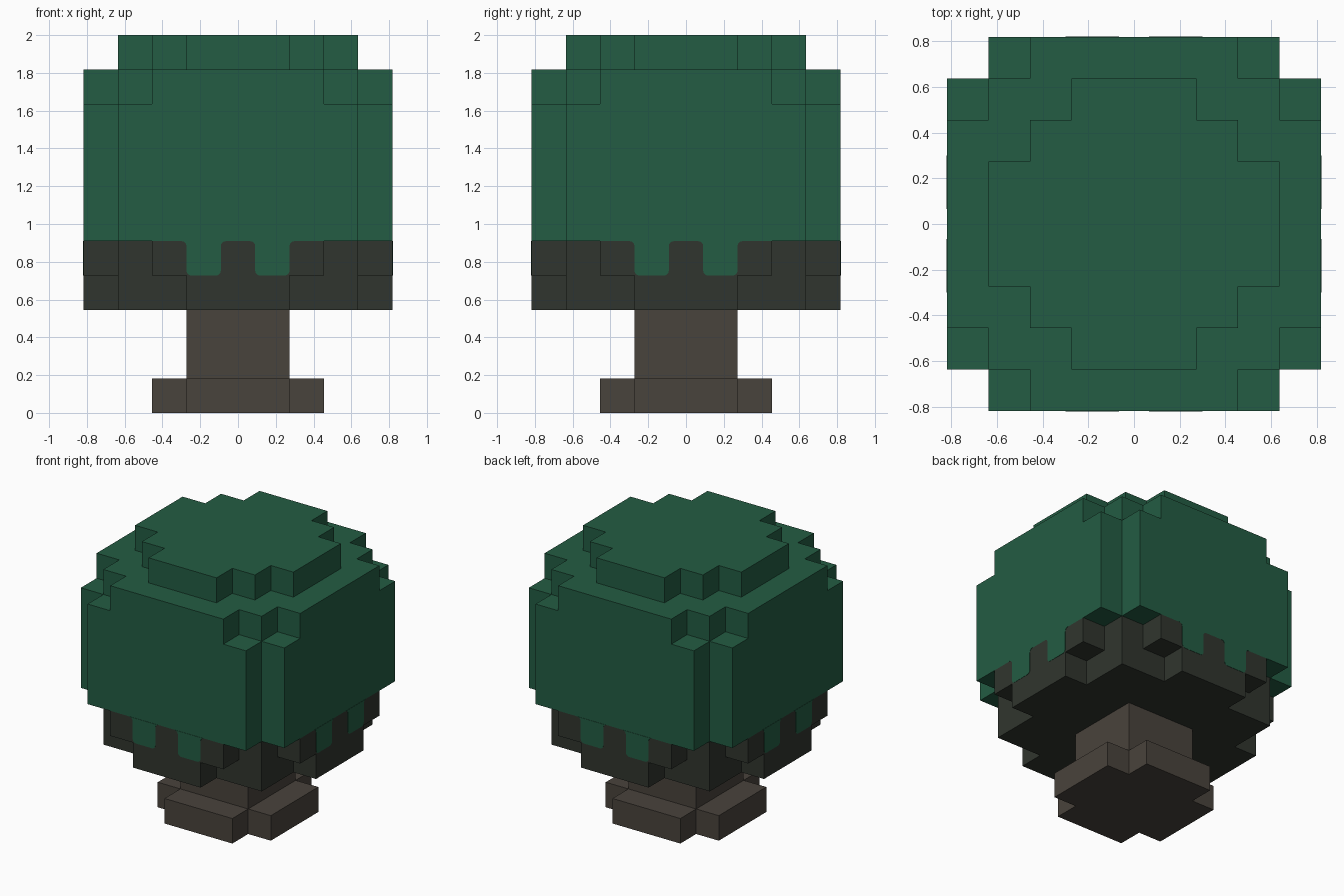
import bpy, bmesh, math
from mathutils import Vector, Matrix

if "Cube" in bpy.data.objects:
    bpy.data.objects.remove(bpy.data.objects["Cube"], do_unlink=True)

U = 2 / 11  # edge length of one block


def material(name, rgb):
    """Flat material from 0-255 sRGB."""
    lin = [((c / 255 + 0.055) / 1.055) ** 2.4 for c in rgb] + [1]
    m = bpy.data.materials.new(name)
    m.use_nodes = True
    m.diffuse_color = lin
    m.node_tree.nodes["Principled BSDF"].inputs["Base Color"].default_value = lin
    return m


leaf_green = material("leaf green", (35, 92, 67))
shade_green = material("dark undergrowth", (48, 53, 46))
bark_brown = material("bark brown", (73, 67, 60))


def finish(name, bm, mat):
    mesh = bpy.data.meshes.new(name)
    bm.to_mesh(mesh)
    bm.free()
    mesh.materials.append(mat)
    obj = bpy.data.objects.new(name, mesh)
    bpy.context.collection.objects.link(obj)
    return obj


def block_part(name, layers, mat):
    """Skin stacked block layers; each layer is a union of crossed bars (a, b)."""
    cells = {(i, j, k) for k, bars in layers.items() for i in range(-4, 5) for j in range(-4, 5)
             if any((abs(i) <= a and abs(j) <= b) or (abs(i) <= b and abs(j) <= a) for a, b in bars)}
    bm = bmesh.new()
    verts = {}
    for cell in cells:
        centre = Vector(cell) + Vector((0, 0, 0.5))
        for axis in range(3):
            for sign in (-1, 1):
                n = Vector((0, 0, 0))
                n[axis] = sign
                if tuple(int(c + d) for c, d in zip(cell, n)) in cells:
                    continue  # hidden between two blocks
                u = Vector((0, 0, 0))
                u[(axis + 1) % 3] = 0.5
                v = n.cross(u)
                face = []
                for p in (-u - v, u - v, u + v, v - u):
                    co = centre + n * 0.5 + p
                    key = tuple(round(c * 2) for c in co)
                    if key not in verts:
                        verts[key] = bm.verts.new(co * U)
                    face.append(verts[key])
                bm.faces.new(face)
    # Merge flush block faces into large flat ones
    bmesh.ops.dissolve_limit(bm, angle_limit=math.radians(1), verts=bm.verts[:], edges=bm.edges[:])
    return finish(name, bm, mat)


# Trunk with flared root, dark underside, leafy crown
block_part("trunk", {0: [(2, 1)], 1: [(1, 1)], 2: [(1, 1)]}, bark_brown)
block_part("crown_underside", {3: [(4, 1), (3, 3)], 4: [(4, 2), (3, 3)]}, shade_green)
crown = {k: [(4, 3)] for k in range(5, 9)}
crown[9] = [(4, 2), (3, 3)]
crown[10] = [(3, 1), (2, 2)]
block_part("crown", crown, leaf_green)


# Hanging leaf tabs: rounded tips, flared tops, two on each side
def tab_outline(r=0.026, steps=4):
    w, top, bottom = U / 2, 5 * U, 4 * U
    half = []
    for s in range(steps + 1):
        a = math.radians(90 + 90 * s / steps)
        half.append((w + r + r * math.cos(a), top - r + r * math.sin(a)))
    for s in range(steps + 1):
        a = math.radians(-90 * s / steps)
        half.append((w - r + r * math.cos(a), bottom + r + r * math.sin(a)))
    return half + [(-x, z) for x, z in reversed(half)]


bm = bmesh.new()
for side in range(4):
    turn = Matrix.Rotation(side * math.pi / 2, 3, 'Z')
    for x0 in (-U, U):
        face = bm.faces.new([bm.verts.new(turn @ Vector((x0 + x, -4.5 * U + 0.001, z)))
                             for x, z in tab_outline()])
        out = bmesh.ops.extrude_face_region(bm, geom=[face])["geom"]
        bmesh.ops.translate(bm, vec=turn @ Vector((0, -0.003, 0)),
                            verts=[g for g in out if isinstance(g, bmesh.types.BMVert)])
bmesh.ops.recalc_face_normals(bm, faces=bm.faces[:])
finish("leaf_tabs", bm, leaf_green)
